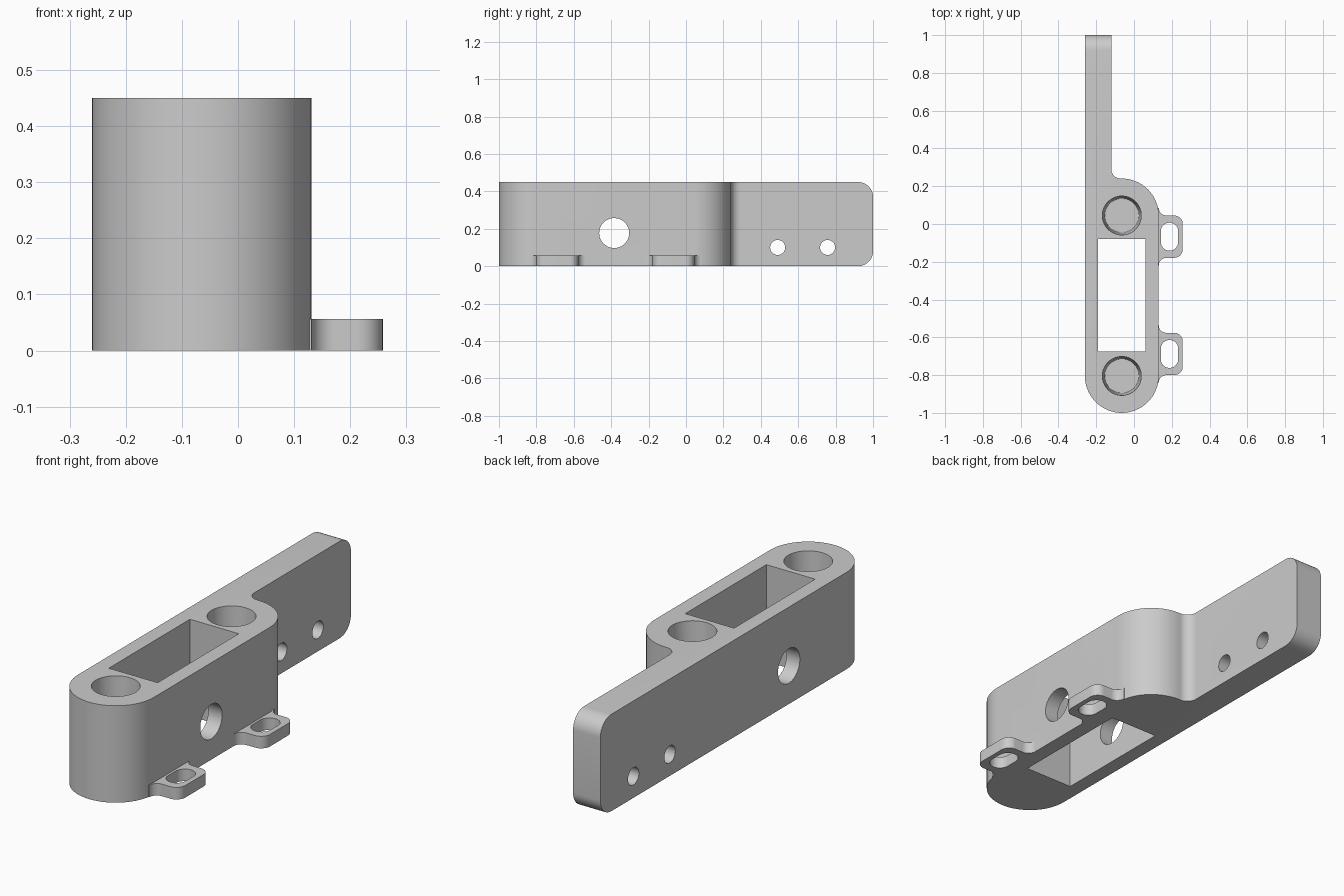
import bpy, bmesh
from math import sin, cos, pi, radians
from mathutils import Matrix, Vector

if "Cube" in bpy.data.objects:
    bpy.data.objects.remove(bpy.data.objects["Cube"], do_unlink=True)

grey = bpy.data.materials.new("plain grey")
grey.use_nodes = True
colour = (0.6, 0.6, 0.6, 1)
grey.diffuse_color = colour
grey.node_tree.nodes["Principled BSDF"].inputs["Base Color"].default_value = colour

HEIGHT = 0.45
LEFT, RIGHT, ARM_X = -0.26, 0.131, -0.12
MID, R = (LEFT + RIGHT) / 2, (RIGHT - LEFT) / 2
FRONT_Y, BACK_Y = -1 + R, 0.045


def arc(x, y, r, start, end, n=12):
    """Points on an arc, angles in degrees."""
    angles = [radians(start + (end - start) * i / n) for i in range(n + 1)]
    return [(x + r * cos(a), y + r * sin(a)) for a in angles]


def finish(name, bm):
    bmesh.ops.remove_doubles(bm, verts=bm.verts, dist=1e-5)
    bmesh.ops.recalc_face_normals(bm, faces=bm.faces)
    mesh = bpy.data.meshes.new(name)
    bm.to_mesh(mesh)
    bm.free()
    mesh.materials.append(grey)
    ob = bpy.data.objects.new(name, mesh)
    bpy.context.collection.objects.link(ob)
    return ob


def prism(name, outline, z0, z1, round_end=0):
    """Extrude an outline upward, optionally rounding the far end of the arm."""
    bm = bmesh.new()
    face = bm.faces.new([bm.verts.new((x, y, z0)) for x, y in outline])
    top = bmesh.ops.extrude_face_region(bm, geom=[face])["geom"]
    bmesh.ops.translate(bm, vec=(0, 0, z1 - z0),
                        verts=[v for v in top if isinstance(v, bmesh.types.BMVert)])
    if round_end:
        ends = [e for e in bm.edges if all(v.co.y > 0.99 for v in e.verts)
                and abs(e.verts[0].co.z - e.verts[1].co.z) < 1e-4]
        bmesh.ops.bevel(bm, geom=ends, offset=round_end, segments=10,
                        profile=0.5, affect='EDGES')
    return finish(name, bm)


def cylinder(name, centre, r_low, r_high, depth, axis="Z"):
    bm = bmesh.new()
    turn = Matrix.Rotation(pi / 2, 4, 'Y') if axis == "X" else Matrix()
    bmesh.ops.create_cone(bm, cap_ends=True, segments=64, radius1=r_low, radius2=r_high,
                          depth=depth, matrix=Matrix.Translation(Vector(centre)) @ turn)
    return finish(name, bm)


def combine(target, tool, operation):
    """Apply a boolean and discard the tool."""
    mod = target.modifiers.new("boolean", 'BOOLEAN')
    mod.operation, mod.solver, mod.object = operation, 'EXACT', tool
    graph = bpy.context.evaluated_depsgraph_get()
    graph.update()
    mesh = bpy.data.meshes.new_from_object(target.evaluated_get(graph))
    target.modifiers.clear()
    target.data = mesh
    bpy.data.objects.remove(tool, do_unlink=True)


# Body with rounded ends and the long flat arm
FILLET = 0.05
outline = (arc(MID, FRONT_Y, R, 180, 360, 32)
           + arc(MID, BACK_Y, R, 0, 90, 16)
           + arc(ARM_X + FILLET, BACK_Y + R + FILLET, FILLET, 270, 180)
           + [(ARM_X, 1), (LEFT, 1)])
body = prism("bracket_body", outline, 0, HEIGHT, round_end=0.08)

# Mounting lugs with flared roots, rounded corners and slots
LUG_X, LUG_HALF, FLARE, SLOT_X, SLOT_R = 0.258, 0.112, 0.04, 0.188, 0.046
for cy in (-0.067, -0.688):
    upper = (arc(LUG_X - 0.045, LUG_HALF - 0.045, 0.045, 0, 90)
             + arc(RIGHT + FLARE, LUG_HALF + FLARE, FLARE, 270, 180)
             + [(RIGHT - 0.04, LUG_HALF + FLARE)])
    lower = [(x, -y) for x, y in reversed(upper)]
    lug = prism("lug", [(x, y + cy) for x, y in upper + lower], 0, 0.056)
    combine(body, lug, 'UNION')
    slot = (arc(SLOT_X, cy + 0.028, SLOT_R, 0, 180, 20)
            + arc(SLOT_X, cy - 0.028, SLOT_R, 180, 360, 20))
    combine(body, prism("slot_cutter", slot, -0.1, 0.1), 'DIFFERENCE')

# Rectangular window through the body
window = [(-0.191, -0.675), (0.06, -0.675), (0.06, -0.08), (-0.191, -0.08)]
combine(body, prism("window_cutter", window, -0.1, HEIGHT + 0.1), 'DIFFERENCE')

# Tapered blind sockets in the top
FLOOR = 0.08
for cy in (FRONT_Y, BACK_Y):
    depth = HEIGHT - FLOOR
    socket = cylinder("socket_cutter", (MID, cy, FLOOR + depth / 2 + 0.001),
                      0.09, 0.103, depth + 0.002)
    combine(body, socket, 'DIFFERENCE')

# Cross holes through the body and arm
for y, z, r in ((-0.384, 0.177, 0.08), (0.49, 0.1, 0.04), (0.757, 0.1, 0.04)):
    combine(body, cylinder("hole_cutter", (0, y, z), r, r, 1, "X"), 'DIFFERENCE')

bpy.ops.object.select_all(action='DESELECT')
body.select_set(True)
bpy.context.view_layer.objects.active = body
bpy.ops.object.shade_smooth_by_angle(angle=radians(30))
